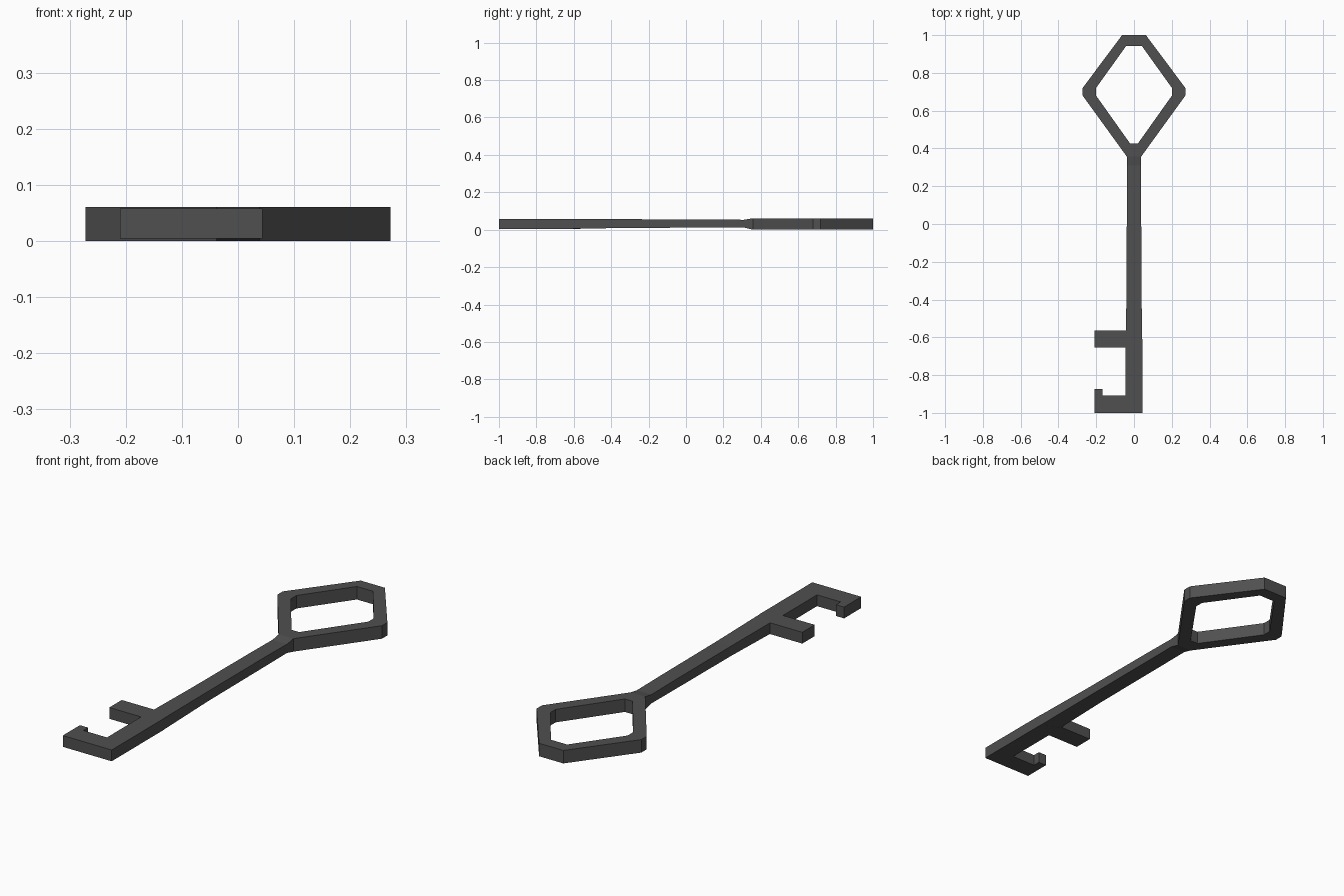
import bpy, bmesh

if "Cube" in bpy.data.objects:
    bpy.data.objects.remove(bpy.data.objects["Cube"])

iron = bpy.data.materials.new("dark iron")
iron.diffuse_color = (0.08, 0.08, 0.08, 1)
iron.use_nodes = True
iron.node_tree.nodes["Principled BSDF"].inputs["Base Color"].default_value = iron.diffuse_color


def finish(name, bm):
    bmesh.ops.recalc_face_normals(bm, faces=bm.faces)
    mesh = bpy.data.meshes.new(name)
    bm.to_mesh(mesh)
    bm.free()
    mesh.materials.append(iron)
    obj = bpy.data.objects.new(name, mesh)
    bpy.context.collection.objects.link(obj)
    return obj


def mirrored(half):
    # right half listed top to bottom, then the left half back up
    return half + [(-x, y) for x, y in reversed(half)]


# Bow: faceted diamond ring with cut corners
outer = mirrored([(0.063, 1.0), (0.272, 0.72), (0.272, 0.68), (0.038, 0.357)])
inner = mirrored([(0.042, 0.942), (0.201, 0.72), (0.201, 0.68), (0.02, 0.425)])
bm = bmesh.new()
rings = [[bm.verts.new((x, y, z)) for x, y in loop]
         for loop, z in ((outer, 0), (outer, 0.061), (inner, 0.061), (inner, 0))]
for k in range(4):
    a, b = rings[k], rings[(k + 1) % 4]
    for i in range(8):
        j = (i + 1) % 8
        bm.faces.new((a[i], a[j], b[j], b[i]))
finish("bow", bm)

# Shaft: rectangular sections (y, half width, bottom, top), flaring at the ends
sections = [(0.357, 0.038, 0.0, 0.061), (0.31, 0.038, 0.012, 0.053),
            (0.15, 0.038, 0.011, 0.055), (-0.28, 0.039, 0.010, 0.056),
            (-0.61, 0.043, 0.005, 0.058)]
bm = bmesh.new()
loops = [[bm.verts.new(p) for p in ((-w, y, lo), (w, y, lo), (w, y, hi), (-w, y, hi))]
         for y, w, lo, hi in sections]
for a, b in zip(loops, loops[1:]):
    for i in range(4):
        j = (i + 1) % 4
        bm.faces.new((a[i], a[j], b[j], b[i]))
bm.faces.new(loops[0])
bm.faces.new(loops[-1])
finish("shaft", bm)

# Bit: end of the shaft with a plain tooth and a hooked tooth
profile = [(0.044, -1.0), (0.044, -0.61), (-0.04, -0.563), (-0.21, -0.563),
           (-0.21, -0.655), (-0.045, -0.655), (-0.045, -0.908), (-0.168, -0.908),
           (-0.168, -0.873), (-0.21, -0.873), (-0.21, -1.0)]
bm = bmesh.new()
face = bm.faces.new([bm.verts.new((x, y, 0.005)) for x, y in profile])
ext = bmesh.ops.extrude_face_region(bm, geom=[face])
bmesh.ops.translate(bm, vec=(0, 0, 0.053),
                    verts=[v for v in ext["geom"] if isinstance(v, bmesh.types.BMVert)])
finish("bit", bm)
